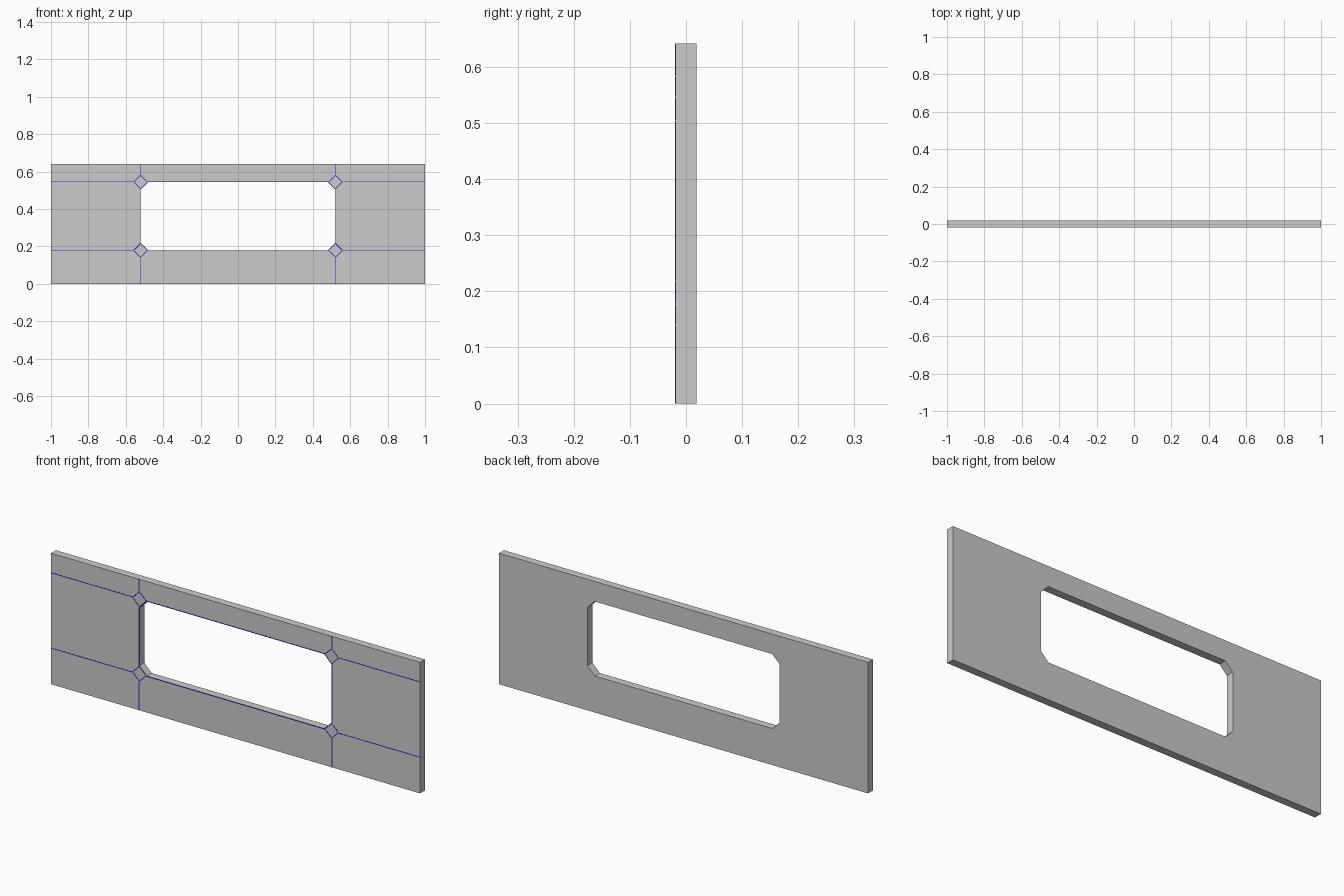
import bpy, bmesh
from mathutils import Vector, Matrix

if "Cube" in bpy.data.objects:
    bpy.data.objects.remove(bpy.data.objects["Cube"])

W, H, T = 1.0, 0.642, 0.019          # half width, height, half thickness
X, Z0, Z1 = 0.521, 0.179, 0.544      # opening half width, bottom, top
C = 0.04                             # corner chamfer / diamond radius
LINE = 0.004                         # inlay line width

blue = bpy.data.materials.new("inlay_blue")
blue.diffuse_color = (0.02, 0.02, 0.5, 1)
blue.use_nodes = True
blue.node_tree.nodes["Principled BSDF"].inputs["Base Color"].default_value = blue.diffuse_color


# Panel with a chamfered opening: filled 2D outline, extruded and stood upright
def make_panel():
    outer = [(-W, 0), (W, 0), (W, H), (-W, H)]
    inner = [(-X + C, Z0), (X - C, Z0), (X, Z0 + C), (X, Z1 - C),
             (X - C, Z1), (-X + C, Z1), (-X, Z1 - C), (-X, Z0 + C)]
    curve = bpy.data.curves.new("panel_outline", 'CURVE')
    curve.dimensions, curve.fill_mode, curve.extrude = '2D', 'BOTH', T
    for pts in (outer, inner):
        sp = curve.splines.new('POLY')
        sp.points.add(len(pts) - 1)
        for p, (x, z) in zip(sp.points, pts):
            p.co = (x, z, 0, 1)
        sp.use_cyclic_u = True
    temp = bpy.data.objects.new("panel_outline", curve)
    bpy.context.collection.objects.link(temp)
    dg = bpy.context.evaluated_depsgraph_get()
    mesh = bpy.data.meshes.new_from_object(temp.evaluated_get(dg))
    bpy.data.objects.remove(temp)
    mesh.transform(Matrix.Rotation(1.5707963, 4, 'X'))
    bm = bmesh.new()
    bm.from_mesh(mesh)
    bmesh.ops.remove_doubles(bm, verts=bm.verts, dist=1e-5)
    bmesh.ops.recalc_face_normals(bm, faces=bm.faces)
    bmesh.ops.dissolve_limit(bm, angle_limit=0.01, verts=bm.verts, edges=bm.edges)
    for f in bm.faces:
        f.smooth = False
    bm.to_mesh(mesh)
    bm.free()
    panel = bpy.data.objects.new("panel", mesh)
    bpy.context.collection.objects.link(panel)


# Thin bar on the front face between two (x, z) points
def strip(bm, a, b):
    a, b = Vector((a[0], -T, a[1])), Vector((b[0], -T, b[1]))
    d = b - a
    rot = Vector((1, 0, 0)).rotation_difference(d).to_matrix().to_4x4()
    m = Matrix.Translation((a + b) / 2) @ rot @ Matrix.Diagonal((d.length, 0.0008, LINE, 1))
    bmesh.ops.create_cube(bm, size=1, matrix=m)


def inlay(name, segments):
    bm = bmesh.new()
    for a, b in segments:
        strip(bm, a, b)
    mesh = bpy.data.meshes.new(name)
    bm.to_mesh(mesh)
    bm.free()
    mesh.materials.append(blue)
    bpy.context.collection.objects.link(bpy.data.objects.new(name, mesh))


make_panel()

# Seam lines from the diamonds to the panel edges, and around the opening
h = LINE / 2
seams, diamonds = [], []
for s in (-1, 1):
    x = s * (X + h)
    seams += [((x, 0), (x, Z0 - C)), ((x, Z1 + C), (x, H)), ((x, Z0 + C), (x, Z1 - C))]
for z in (Z0 - h, Z1 + h):
    seams += [((-W, z), (-X - C, z)), ((X + C, z), (W, z)), ((-X + C, z), (X - C, z))]
inlay("seam_lines", seams)

# Diamond outline at each corner of the opening
r = C - 0.003
for cx in (-X, X):
    for cz in (Z0, Z1):
        p = [(cx + r, cz), (cx, cz + r), (cx - r, cz), (cx, cz - r)]
        diamonds += [(p[i], p[(i + 1) % 4]) for i in range(4)]
inlay("corner_diamonds", diamonds)
